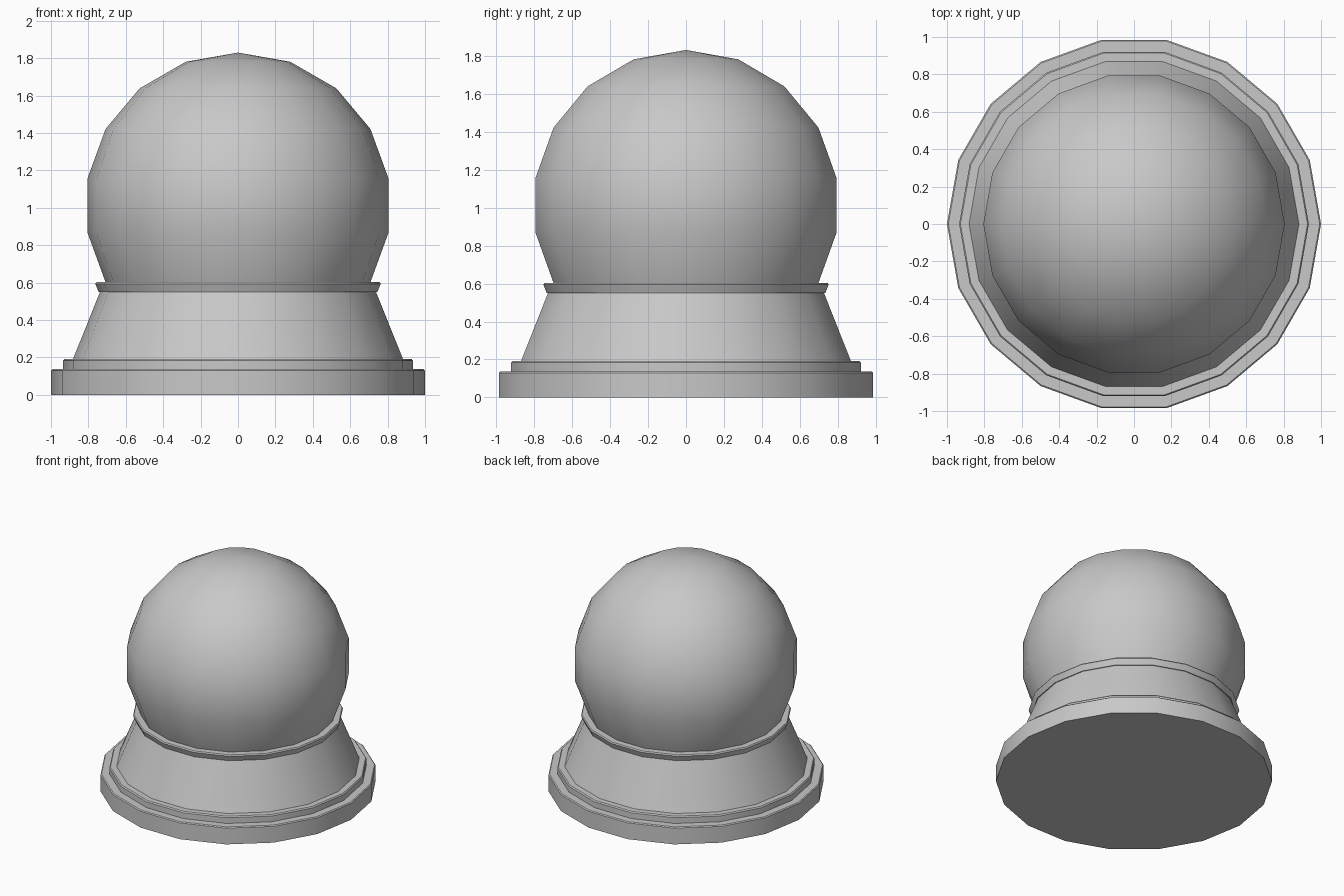
import bpy, bmesh, math

if "Cube" in bpy.data.objects:
    bpy.data.objects.remove(bpy.data.objects["Cube"])

SIDES = 18

grey = bpy.data.materials.new("plain_grey")
grey.diffuse_color = (0.58, 0.58, 0.58, 1)
grey.use_nodes = True
grey.node_tree.nodes["Principled BSDF"].inputs["Base Color"].default_value = grey.diffuse_color


def lathe(name, profile):
    """Turn (radius, height) points, listed bottom to top, about z; ends are capped."""
    bm = bmesh.new()
    rings = []
    for r, z in profile:
        if r < 1e-5:
            rings.append([bm.verts.new((0, 0, z))])
            continue
        rings.append([bm.verts.new((r * math.cos(math.tau * i / SIDES),
                                    r * math.sin(math.tau * i / SIDES), z))
                      for i in range(SIDES)])
    for a, b in zip(rings, rings[1:]):
        for i in range(SIDES):
            j = (i + 1) % SIDES
            if len(b) == 1:
                bm.faces.new((a[i], a[j], b[0]))
            else:
                bm.faces.new((a[i], a[j], b[j], b[i]))
    for ring in (rings[0], rings[-1]):
        if len(ring) > 1:
            bm.faces.new(ring)
    bmesh.ops.recalc_face_normals(bm, faces=bm.faces)
    mesh = bpy.data.meshes.new(name)
    bm.to_mesh(mesh)
    bm.free()
    mesh.materials.append(grey)
    obj = bpy.data.objects.new(name, mesh)
    bpy.context.collection.objects.link(obj)
    bpy.ops.object.select_all(action='DESELECT')
    obj.select_set(True)
    bpy.context.view_layer.objects.active = obj
    bpy.ops.object.shade_smooth_by_angle(angle=math.radians(30))
    return obj


# Stepped pedestal: wide foot, narrow step, tapered neck and flared collar
lathe("pedestal", [
    (1.0, 0), (1.0, 0.13), (0.993, 0.137),
    (0.935, 0.137), (0.935, 0.183), (0.928, 0.192),
    (0.882, 0.192), (0.738, 0.55),
    (0.745, 0.55), (0.763, 0.594), (0.757, 0.603),
])

# Ball: nine-segment sphere, cut off where it meets the collar
R, CENTRE = 0.818, 1.012
lathe("globe", [
    (R * math.sin(math.radians(a)), CENTRE + R * math.cos(math.radians(a)))
    for a in range(120, -1, -20)
])
